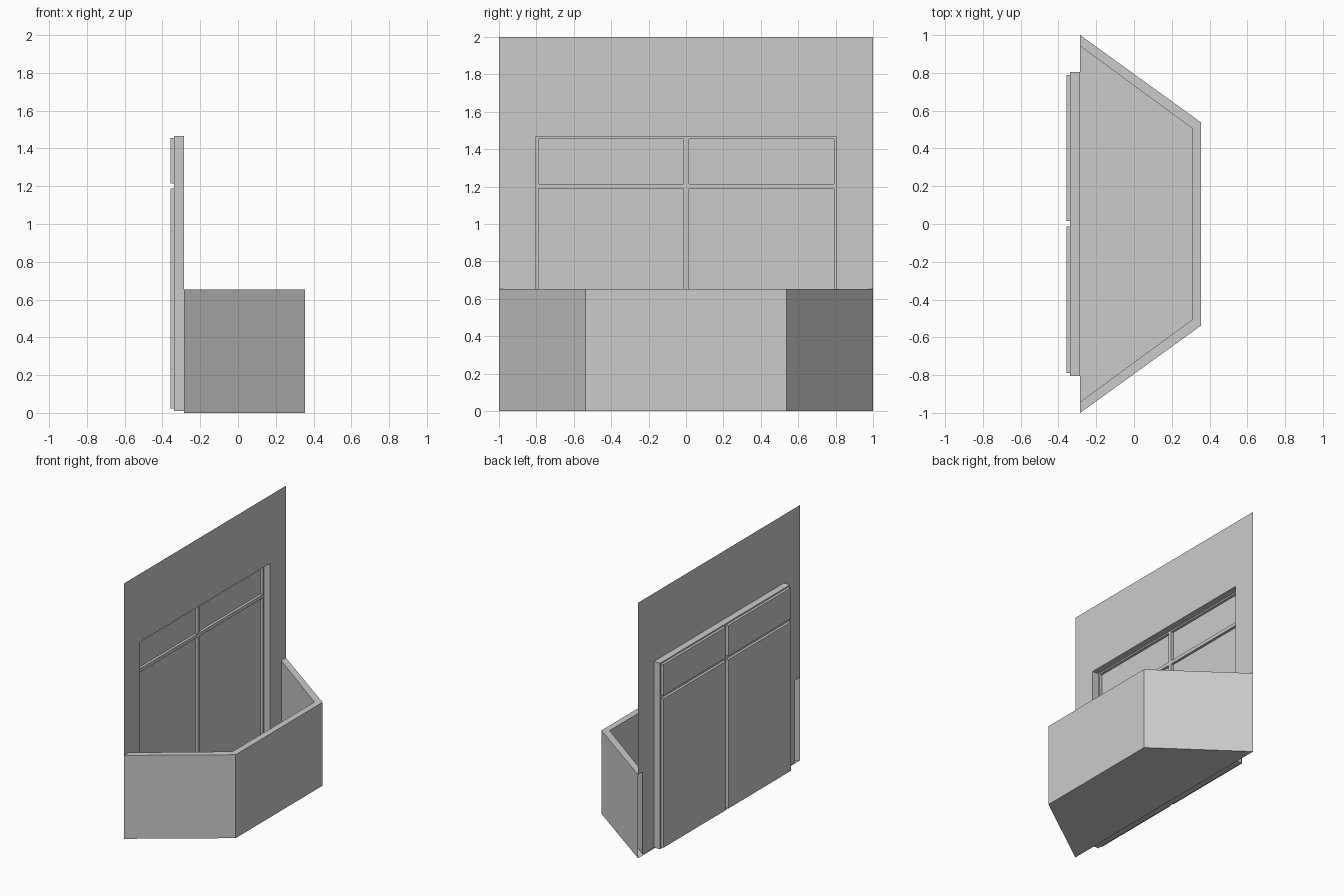
import bpy, bmesh

if "Cube" in bpy.data.objects:
    bpy.data.objects.remove(bpy.data.objects["Cube"])

X_WALL, X_FRAME, X_PANE = -0.285, -0.338, -0.358
X_OUT, X_IN = 0.356, 0.307
FLOOR, RAIL, DOOR_TOP = 0.01, 0.653, 1.466
DOOR = 0.804


def make(name, quads):
    """Build a mesh object from a list of quads (corner tuples)."""
    bm = bmesh.new()
    for q in quads:
        bm.faces.new([bm.verts.new(p) for p in q])
    bmesh.ops.remove_doubles(bm, verts=bm.verts, dist=1e-4)
    me = bpy.data.meshes.new(name)
    bm.to_mesh(me)
    bm.free()
    ob = bpy.data.objects.new(name, me)
    bpy.context.collection.objects.link(ob)
    return ob


def sheet(x, ys, zs, holes):
    """Grid of quads facing +x, leaving out the (column, row) holes."""
    return [[(x, ys[i], zs[j]), (x, ys[i + 1], zs[j]),
             (x, ys[i + 1], zs[j + 1]), (x, ys[i], zs[j + 1])]
            for i in range(len(ys) - 1) for j in range(len(zs) - 1)
            if (i, j) not in holes]


def reveal(x0, x1, y0, y1, z0, z1):
    """Four inward facing sides of a rectangular recess."""
    c = [(y0, z0), (y1, z0), (y1, z1), (y0, z1)]
    return [[(x1, *a), (x1, *b), (x0, *b), (x0, *a)]
            for a, b in zip(c, c[1:] + c[:1])]


# House wall, open at the door and where the hollow parapet meets it
make("house_wall", sheet(X_WALL, [-1, -0.942, -DOOR, DOOR, 0.942, 1],
                         [FLOOR, RAIL, DOOR_TOP, 2],
                         {(0, 0), (2, 0), (2, 1), (4, 0)}))

# Door frame: deep reveal plus the flat bars around the panes
pane_y = [-0.788, -0.014, 0.015, 0.79]
pane_z = [0.022, 1.187, 1.214, 1.455]
make("door_frame",
     reveal(X_FRAME, X_WALL, -DOOR, DOOR, FLOOR, DOOR_TOP)
     + sheet(X_FRAME, [-DOOR, *pane_y, DOOR], [FLOOR, *pane_z, DOOR_TOP],
             {(1, 1), (3, 1), (1, 3), (3, 3)}))

# Recessed panes
for row, k in (("lower", 0), ("upper", 2)):
    for side, i in (("left", 0), ("right", 2)):
        y, z = pane_y[i:i + 2], pane_z[k:k + 2]
        make(f"{row}_{side}_pane",
             reveal(X_PANE, X_FRAME, *y, *z) + sheet(X_PANE, y, z, set()))

# Balcony: angled hollow parapet and floor slab
outer = [(X_WALL, -1), (X_OUT, -0.537), (X_OUT, 0.537), (X_WALL, 1)]
inner = [(X_WALL, -0.942), (X_IN, -0.507), (X_IN, 0.507), (X_WALL, 0.942)]
parapet = []
for k in range(3):
    a, b, c, d = outer[k], outer[k + 1], inner[k], inner[k + 1]
    parapet += [[(*a, 0), (*b, 0), (*b, RAIL), (*a, RAIL)],
                [(*d, FLOOR), (*c, FLOOR), (*c, RAIL), (*d, RAIL)],
                [(*a, RAIL), (*b, RAIL), (*d, RAIL), (*c, RAIL)]]
make("balcony_parapet", parapet)
make("balcony_floor", [[(*p, FLOOR) for p in inner],
                       [(*p, 0) for p in reversed(outer)]])
